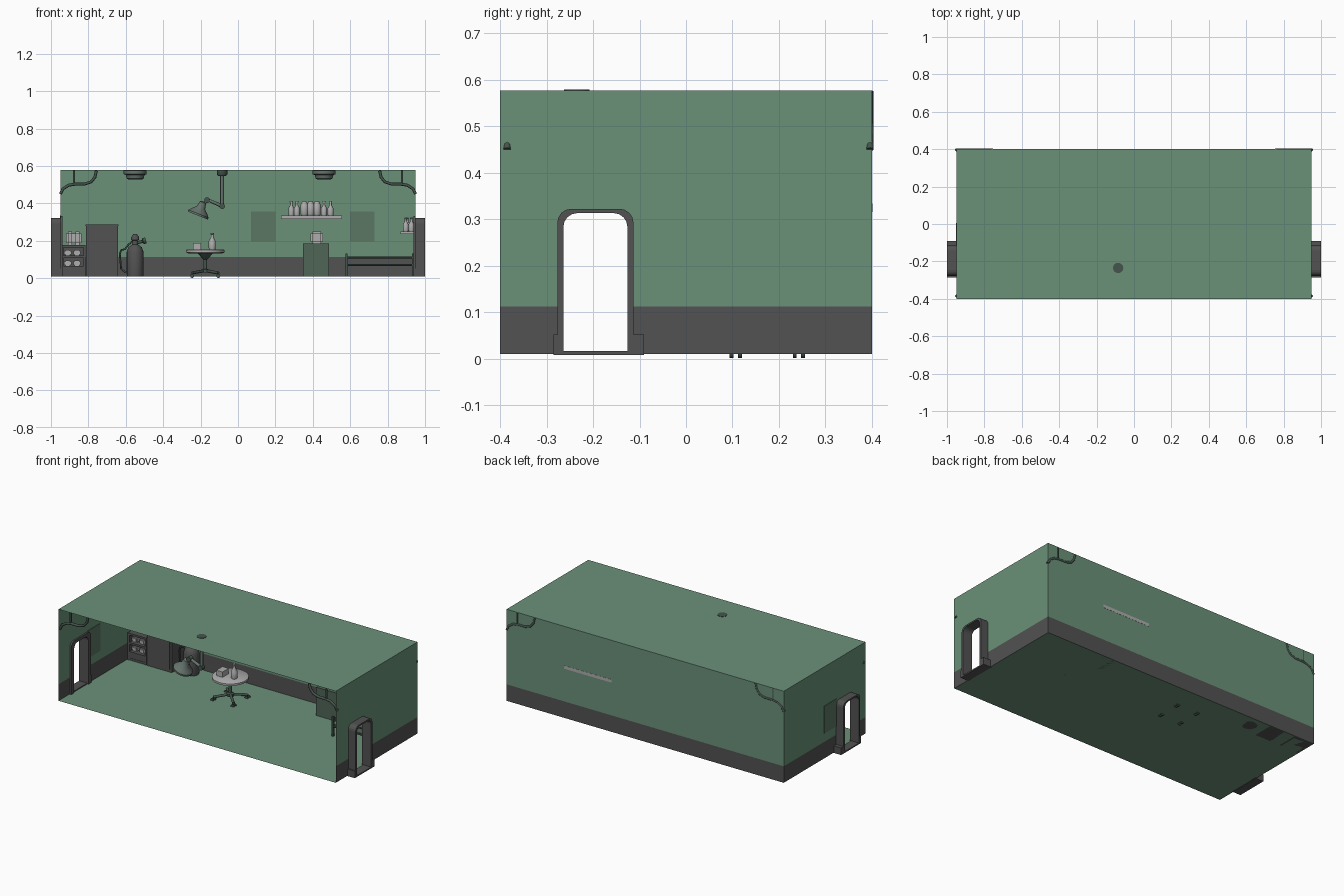
import bpy, bmesh, math
from mathutils import Vector

cube = bpy.data.objects.get("Cube")
if cube:
    bpy.data.objects.remove(cube, do_unlink=True)


def material(name, r, g, b):
    m = bpy.data.materials.new(name)
    m.use_nodes = True
    m.diffuse_color = (r, g, b, 1)
    m.node_tree.nodes["Principled BSDF"].inputs["Base Color"].default_value = (r, g, b, 1)
    return m


GREEN = material("wall green", .145, .285, .19)
DARK = material("dark grey", .085, .085, .085)
LIGHT = material("light grey", .42, .42, .42)
CLOTH = material("grey green", .08, .13, .095)
POSTER = material("poster green", .105, .185, .13)
METAL = material("dark metal", .06, .09, .075)
SHELL = material("lamp grey", .13, .17, .15)


def finish(name, bm, mats, smooth=False):
    mesh = bpy.data.meshes.new(name)
    bm.to_mesh(mesh)
    bm.free()
    obj = bpy.data.objects.new(name, mesh)
    bpy.context.collection.objects.link(obj)
    for m in mats:
        mesh.materials.append(m)
    if smooth:
        bpy.ops.object.select_all(action='DESELECT')
        obj.select_set(True)
        bpy.context.view_layer.objects.active = obj
        bpy.ops.object.shade_smooth_by_angle(angle=math.radians(40))
    return obj


def box(name, x, y, z, mat, bevel=0):
    bm = bmesh.new()
    bmesh.ops.create_cube(bm, size=1)
    for v in bm.verts:
        v.co = [(a + b) / 2 + c * (b - a) for (a, b), c in zip((x, y, z), v.co)]
    if bevel:
        bmesh.ops.bevel(bm, geom=bm.edges[:], offset=bevel, segments=2, affect='EDGES')
    return finish(name, bm, [mat], bevel > 0)


def lathe(name, profile, loc, mat, seg=20, axis=(0, 0, 1)):
    """Closed turned shape from (radius, height) points."""
    bm = bmesh.new()
    rot = Vector((0, 0, 1)).rotation_difference(Vector(axis))
    rings = []
    for r, h in profile:
        rings.append([bm.verts.new(Vector(loc) + rot @ Vector(
            (r * math.cos(math.tau * i / seg), r * math.sin(math.tau * i / seg), h)))
            for i in range(seg)])
    for a, b in zip(rings, rings[1:]):
        for i in range(seg):
            j = (i + 1) % seg
            bm.faces.new((a[i], a[j], b[j], b[i]))
    bm.faces.new(rings[0][::-1])
    bm.faces.new(rings[-1])
    return finish(name, bm, [mat], True)


def tube(name, points, radius, mat):
    curve = bpy.data.curves.new(name, 'CURVE')
    curve.dimensions = '3D'
    curve.bevel_depth = radius
    curve.bevel_resolution = 2
    curve.use_fill_caps = True
    spline = curve.splines.new('POLY')
    spline.points.add(len(points) - 1)
    for p, co in zip(spline.points, points):
        p.co = (*co, 1)
    curve.materials.append(mat)
    obj = bpy.data.objects.new(name, curve)
    bpy.context.collection.objects.link(obj)
    return obj


def bottle(name, x, y, z, r, h):
    lathe(name, [(r * .9, 0), (r, h * .1), (r, h * .5), (r * .4, h * .72),
                 (r * .4, h * .9), (r * .55, h * .92), (r * .5, h)], (x, y, z), LIGHT, 12)


def arch(y0, y1, base, top, r):
    """Doorway outline in (y, z), from one foot over the top to the other."""
    pts = [(y0, base)]
    for cy, start in ((y0 + r, 180), (y1 - r, 90)):
        for k in range(5):
            a = math.radians(start - k * 22.5)
            pts.append((cy + r * math.cos(a), top - r + r * math.sin(a)))
    return pts + [(y1, base)]


W, D, LOW, BAND, TOP = .95, .4, .01, .112, .577
Y0, Y1 = -.27, -.12

# Room shell: thin walls with a dark lower band and an open front
bm = bmesh.new()


def face(pts, index):
    bm.faces.new([bm.verts.new(p) for p in pts]).material_index = index


for z in (LOW, TOP):
    face([(-W, -D, z), (W, -D, z), (W, D, z), (-W, D, z)], 0)
for z0, z1, index in ((LOW, BAND, 1), (BAND, TOP, 0)):
    face([(-W, D, z0), (W, D, z0), (W, D, z1), (-W, D, z1)], index)
for x in (-W, W):
    for a, b in ((-D, Y0), (Y1, D)):
        face([(x, a, LOW), (x, b, LOW), (x, b, BAND), (x, a, BAND)], 1)
    outline = [(-D, BAND)] + arch(Y0, Y1, BAND, .318, .03) + [(D, BAND), (D, TOP), (-D, TOP)]
    face([(x, y, z) for y, z in outline], 0)
finish("room_shell", bm, [GREEN, DARK])


def door_frame(name, x0, x1, grow):
    outer = arch(Y0 - grow, Y1 + grow, LOW, .318 + grow * .6, .03)
    inner = arch(Y0 + .006, Y1 - .006, LOW, .313, .03)
    bm = bmesh.new()
    for (a, b), (c, d) in zip(zip(outer, outer[1:]), zip(inner, inner[1:])):
        ends = [[bm.verts.new((x, *p)) for p in (a, b, d, c)] for x in (x0, x1)]
        bm.faces.new(ends[0])
        bm.faces.new(ends[1][::-1])
        for i in (0, 2):
            bm.faces.new((ends[0][i], ends[1][i], ends[1][i + 1], ends[0][i + 1]))
    bmesh.ops.remove_doubles(bm, verts=bm.verts, dist=1e-5)
    bmesh.ops.recalc_face_normals(bm, faces=bm.faces)
    finish(name, bm, [DARK])


for s, side in ((-1, "right"), (1, "left")):
    span = lambda a, b: tuple(sorted((s * a, s * b)))
    # Doorway tunnel, inner trim, sill and plinths
    door_frame(side + "_door_tunnel", *span(.945, 1), .007)
    door_frame(side + "_door_trim", *span(.938, .948), .022)
    box(side + "_door_sill", span(.945, 1), (-.285, -.09), (.008, .016), DARK)
    for y in ((-.285, -.264), (-.125, -.09)):
        box(side + "_door_plinth", span(.94, 1), y, (LOW, .052), DARK)
    # Pipes in the upper corners, at the front and the back
    for y in (-.385, .396):
        path = [(.95, .45), (.935, .478), (.905, .497), (.87, .503), (.82, .503),
                (.785, .515), (.765, .54), (.757, .575)]
        tube(side + "_bent_pipe", [(s * x, y, z) for x, z in path], .008, METAL)
        tube(side + "_drop_pipe", [(s * .877, y, .575), (s * .877, y, .503)], .006, METAL)

# Ceiling lights
for x in (-.55, .46):
    lathe("ceiling_light", [(.035, .527), (.045, .532), (.05, .552), (.062, .556), (.062, .575)],
          (x, 0, 0), SHELL, 12)

# Posters
for x in (.07, .6):
    box("back_poster", (x, x + .13), (.393, .398), (.195, .357), POSTER)
box("side_poster", (-.953, -.947), (-.115, .005), (.165, .335), POSTER)

# Open jar rack and tall cabinet
box("rack_back", (-.945, -.815), (.38, .395), (LOW, .175), DARK)
for z in (.012, .052, .108, .165):
    box("rack_shelf", (-.945, -.815), (.27, .395), (z, z + .012), DARK)
box("rack_base", (-.945, -.815), (.272, .39), (LOW, .055), DARK)
for x in (-.945, -.827):
    box("rack_side", (x, x + .012), (.27, .395), (LOW, .177), DARK)
for z in (.064, .12):
    for x in (-.91, -.86):
        box("rack_jar", (x - .019, x + .019), (.285, .34), (z, z + .03), LIGHT, .006)
for x in (-.895, -.855):
    box("rack_canister", (x - .024, x + .018), (.3, .36), (.177, .25), LIGHT, .01)
box("tall_cabinet", (-.812, -.642), (.27, .395), (LOW, .28), DARK)
box("cabinet_top", (-.816, -.638), (.265, .397), (.28, .288), DARK)
for z in (.03, .225):
    box("cabinet_door", (-.8, -.654), (.265, .27), (z, .215 if z < .1 else .272), DARK)

# Gas cylinder with valve and hose
lathe("gas_cylinder", [(.043, LOW), (.045, .02), (.045, .14), (.036, .165), (.016, .18),
                       (.014, .2), (.022, .204), (.022, .218), (.01, .235)], (-.55, .33, 0), DARK)
lathe("gas_valve", [(.008, 0), (.008, .04), (.016, .045), (.016, .06)],
      (-.55, .33, .185), METAL, 12, (1, 0, .3))
tube("gas_hose", [(-.56, .33, .2), (-.585, .33, .18), (-.605, .33, .155), (-.625, .33, .15),
                  (-.632, .33, .13), (-.625, .33, .05), (-.6, .33, .03)], .005, METAL)

# Round table on a wheeled stand
TX, TY = -.175, .175
lathe("table_top", [(.09, .132), (.104, .138), (.104, .15), (.098, .154)], (TX, TY, 0), LIGHT, 28)
lathe("table_column", [(.022, .03), (.022, .045), (.01, .05), (.01, .1), (.016, .105),
                       (.04, .132)], (TX, TY, 0), METAL, 14)
for sx in (-1, 1):
    for sy in (-1, 1):
        fx, fy = TX + sx * .07, TY + sy * .068
        tube("table_leg", [(TX, TY, .04), (fx, fy, .028)], .008, METAL)
        for off in (-.013, .005):
            lathe("table_caster", [(.011, 0), (.011, .008)], (fx, fy + off, .012),
                  METAL, 12, (0, 1, 0))
box("table_box", (-.24, -.197), (.13, .19), (.154, .187), LIGHT)
bottle("table_bottle", -.138, .16, .154, .019, .088)

# Jointed ceiling lamp
LX, LY = -.085, -.235
lathe("lamp_mount", [(.02, .545), (.028, .555), (.028, .579)], (LX, LY, 0), METAL, 14)
tube("lamp_pole", [(LX, LY, .56), (LX, LY, .385)], .01, SHELL)
tube("lamp_arm", [(LX, LY, .385), (-.165, LY, .42), (-.19, LY, .385)], .01, SHELL)
for x, z in ((LX, .385), (-.165, .417)):
    lathe("lamp_joint", [(.015, -.014), (.015, .014)], (x, LY, z), METAL, 12, (0, 1, 0))
lathe("lamp_head", [(.058, 0), (.058, .01), (.045, .025), (.024, .045), (.018, .075), (.008, .08)],
      (-.215, LY, .335), SHELL, 20, (.4, 0, 1))

# Back wall shelf with bottles and jars
box("wall_shelf", (.23, .555), (.29, .401), (.315, .334), LIGHT)
for x in (.285, .315, .46, .495):
    bottle("shelf_bottle", x, .34, .334, .016, .078)
for x in (.355, .388, .422):
    lathe("shelf_jar", [(.016, 0), (.022, .01), (.022, .055), (.014, .07), (.012, .076)],
          (x, .345, .334), LIGHT, 12)

# Draped stand with canister
box("draped_stand", (.347, .487), (.27, .395), (LOW, .185), CLOTH)
box("stand_canister", (.387, .455), (.3, .36), (.185, .25), LIGHT, .012)

# Low bed frame
for x in (.58, .935):
    for y in (.1, .36):
        box("bed_post", (x - .006, x + .006), (y - .006, y + .006), (LOW, .132), METAL)
    for z in (.07, .11):
        tube("bed_end_rail", [(x, .1, z), (x, .36, z)], .005, METAL)
for y in (.1, .36):
    for z in (.07, .11):
        tube("bed_side_rail", [(.58, y, z), (.935, y, z)], .005, METAL)
box("bed_base", (.585, .93), (.105, .355), (.066, .076), CLOTH)

# Small side shelf with bottles
box("side_shelf", (.868, .948), (.15, .35), (.235, .25), LIGHT)
for x, y in ((.897, .19), (.927, .24), (.905, .3)):
    bottle("side_shelf_bottle", x, y, .25, .015, .075)
